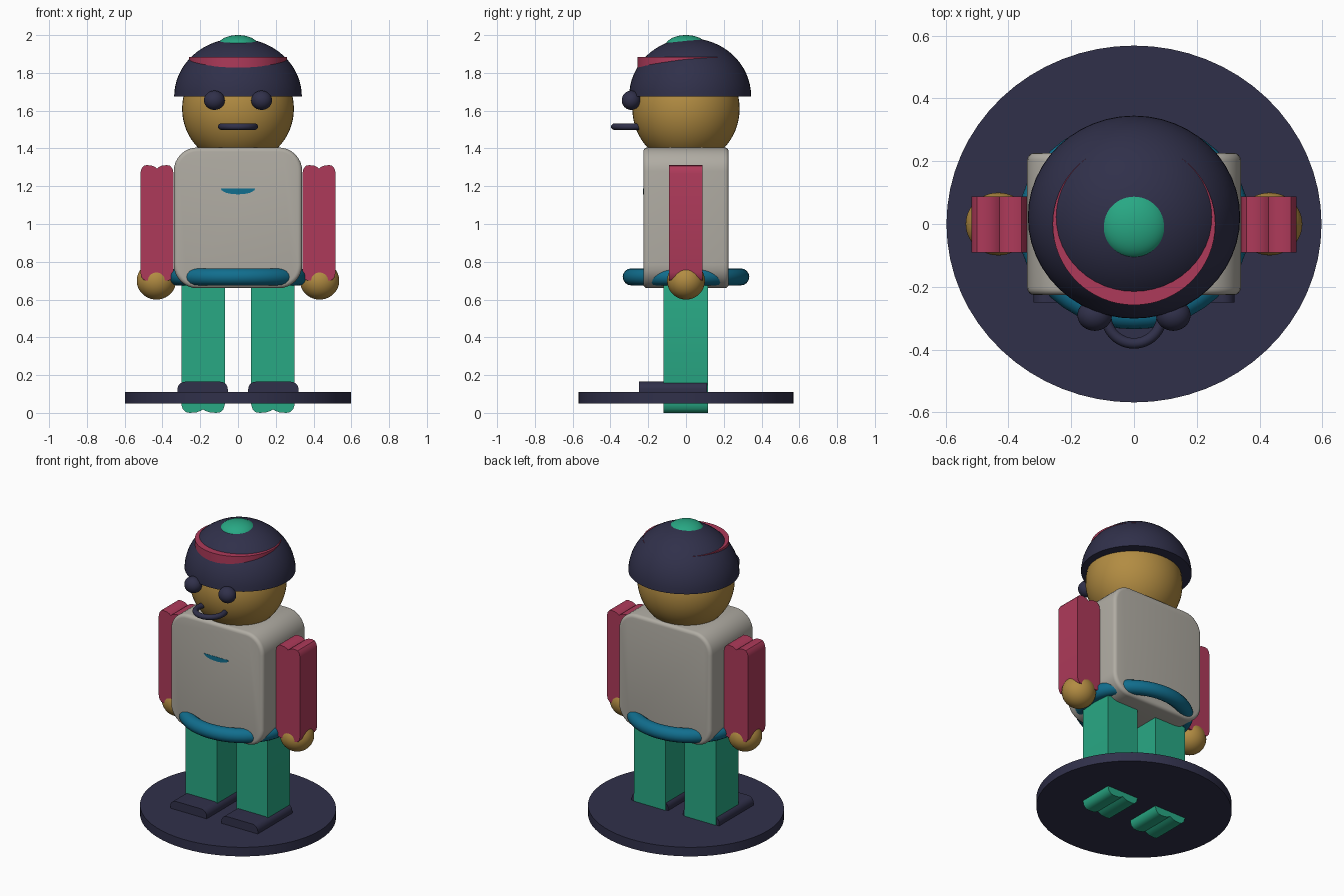
import bpy, bmesh, math
from mathutils import Matrix

cube = bpy.data.objects.get("Cube")
if cube:
    bpy.data.objects.remove(cube, do_unlink=True)


def material(name, rgb):
    linear = [(c / 255 / 12.92) if c < 11 else ((c / 255 + 0.055) / 1.055) ** 2.4 for c in rgb]
    mat = bpy.data.materials.new(name)
    mat.use_nodes = True
    mat.diffuse_color = (*linear, 1)
    mat.node_tree.nodes["Principled BSDF"].inputs["Base Color"].default_value = (*linear, 1)
    return mat


navy = material("navy", (48, 48, 74))
green = material("green", (40, 168, 132))
red = material("crimson", (174, 58, 90))
tan = material("tan", (178, 140, 66))
grey = material("warm grey", (176, 172, 163))
teal = material("teal", (17, 110, 142))


def finish(name, bm, mat):
    bmesh.ops.recalc_face_normals(bm, faces=bm.faces[:])
    mesh = bpy.data.meshes.new(name)
    bm.to_mesh(mesh)
    bm.free()
    mesh.materials.append(mat)
    obj = bpy.data.objects.new(name, mesh)
    bpy.context.collection.objects.link(obj)
    bpy.ops.object.select_all(action="DESELECT")
    obj.select_set(True)
    bpy.context.view_layer.objects.active = obj
    bpy.ops.object.shade_smooth_by_angle(angle=math.radians(35))
    return obj


def ellipsoid(name, center, radii, mat, dome=False):
    bm = bmesh.new()
    bmesh.ops.create_uvsphere(bm, u_segments=48, v_segments=32, radius=1)
    if dome:
        cut = bmesh.ops.bisect_plane(bm, geom=bm.verts[:] + bm.edges[:] + bm.faces[:], dist=1e-4,
                                     plane_co=(0, 0, 0), plane_no=(0, 0, -1), clear_outer=True)
        rim = [e for e in bm.edges if e.is_boundary]
        bmesh.ops.holes_fill(bm, edges=rim, sides=0)
    bm.transform(Matrix.Translation(center) @ Matrix.Diagonal((*radii, 1)))
    return finish(name, bm, mat)


def disc(name, z0, z1, rx, ry, mat):
    bm = bmesh.new()
    bmesh.ops.create_cone(bm, cap_ends=True, segments=64, radius1=1, radius2=1, depth=1)
    bm.transform(Matrix.Translation((0, 0, (z0 + z1) / 2)) @ Matrix.Diagonal((rx, ry, z1 - z0, 1)))
    return finish(name, bm, mat)


def ring(name, center, rx, ry, minor, mat):
    bm = bmesh.new()
    rows = []
    for i in range(48):
        a = math.tau * i / 48
        row = []
        for j in range(16):
            b = math.tau * j / 16
            out = minor * math.cos(b)
            row.append(bm.verts.new((center[0] + (rx + out) * math.cos(a),
                                     center[1] + (ry + out) * math.sin(a),
                                     center[2] + minor * math.sin(b))))
        rows.append(row)
    for i in range(48):
        r, s = rows[i - 1], rows[i]
        for j in range(16):
            bm.faces.new((r[j - 1], s[j - 1], s[j], r[j]))
    return finish(name, bm, mat)


def extrude(name, profile, y0, y1, mat, bevel=0):
    # Pushes an x-z outline from y0 to y1, with optional rounded rims
    bm = bmesh.new()
    face = bm.faces.new([bm.verts.new((x, y0, z)) for x, z in profile])
    geom = bmesh.ops.extrude_face_region(bm, geom=[face])["geom"]
    bmesh.ops.translate(bm, verts=[v for v in geom if isinstance(v, bmesh.types.BMVert)], vec=(0, y1 - y0, 0))
    if bevel:
        rims = [e for e in bm.edges if abs(e.verts[0].co.y - e.verts[1].co.y) < 1e-5]
        bmesh.ops.bevel(bm, geom=rims, offset=bevel, segments=4, profile=0.5, affect="EDGES")
    return finish(name, bm, mat)


def rounded_rect(x0, x1, z0, z1, r, steps=8):
    pts = []
    for k, (cx, cz) in enumerate(((x1 - r, z1 - r), (x0 + r, z1 - r), (x0 + r, z0 + r), (x1 - r, z0 + r))):
        for i in range(steps + 1):
            a = math.pi / 2 * (k + i / steps)
            pts.append((cx + r * math.cos(a), cz + r * math.sin(a)))
    return pts


def limb_outline(cx, half, z0, z1):
    # Each end carries two soft lobes with a shallow crease between them
    lobe = ((1, 0.045), (0.94, 0.02), (0.8, 0.004), (0.6, 0), (0.3, 0.003), (0.12, 0.01))
    top = [(cx + u * half, z1 - d) for u, d in lobe] + [(cx, z1 - 0.018)]
    top += [(cx - u * half, z1 - d) for u, d in reversed(lobe)]
    return top + [(x, z0 + z1 - z) for x, z in reversed(top)]


# Stand
disc("base", 0.05, 0.11, 0.597, 0.568, navy)

# Torso, belt and chest mark
extrude("torso", rounded_rect(-0.34, 0.34, 0.66, 1.405, 0.125), -0.226, 0.226, grey, bevel=0.022)
ring("belt", (0, 0, 0.72), 0.325, 0.29, 0.045, teal)
mark = [(0.09 * math.cos(a), 1.187 + 0.03 * math.sin(a))
        for a in (math.pi + math.pi * i / 12 for i in range(13))]
extrude("chest_mark", mark, -0.2275, -0.222, teal)

# Limbs, hands, shoes and eyes on both sides
for side, s in (("right", -1), ("left", 1)):
    extrude(side + "_leg", limb_outline(s * 0.185, 0.115, 0, 0.74), -0.118, 0.116, green)
    extrude(side + "_shoe", rounded_rect(s * 0.187 - 0.133, s * 0.187 + 0.133, 0.06, 0.165, 0.04), -0.25, 0.11, navy)
    extrude(side + "_arm", limb_outline(s * 0.429, 0.088, 0.7, 1.312), -0.09, 0.088, red)
    ellipsoid(side + "_hand", (s * 0.432, 0, 0.7), (0.104, 0.1, 0.1), tan)
    ellipsoid(side + "_eye", (s * 0.125, -0.29, 1.655), (0.055, 0.05, 0.051), navy)

# Head and mouth
ellipsoid("head", (0, 0, 1.61), (0.296, 0.284, 0.295), tan)
ring("mouth", (0, -0.29, 1.515), 0.089, 0.09, 0.017, navy)

# Cap with band and button
ellipsoid("cap", (0, 0.022, 1.675), (0.338, 0.323, 0.308), navy, dome=True)
disc("cap_band", 1.78, 1.884, 0.259, 0.258, red)
ellipsoid("cap_button", (0, 0, 1.94), (0.11, 0.11, 0.06), green)
